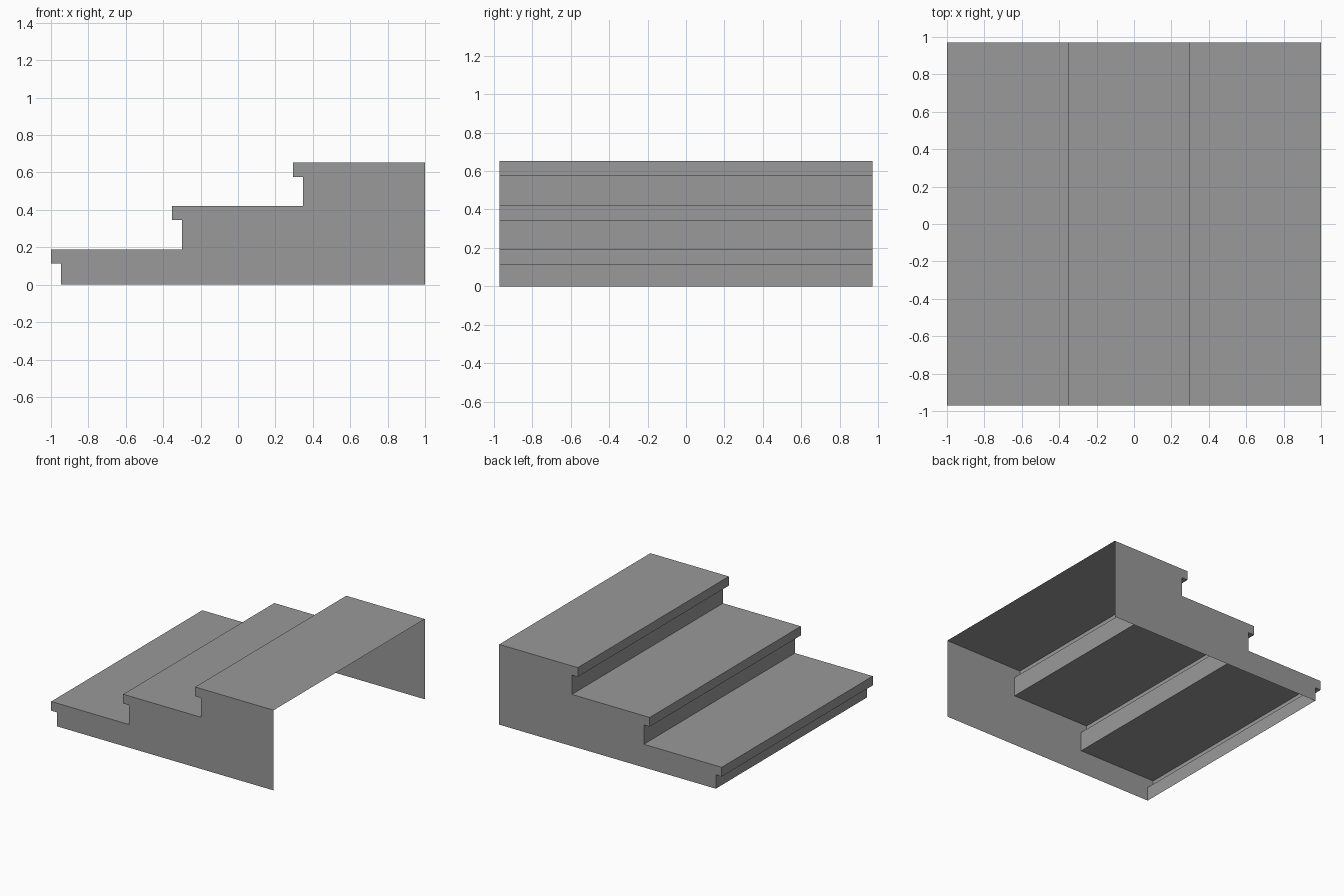
import bpy
import bmesh

cube = bpy.data.objects.get("Cube")
if cube:
    bpy.data.objects.remove(cube, do_unlink=True)

HALF_WIDTH = 0.97
BACK = 1.0
STEPS = 3
RUN, RISE = 0.647, 0.232      # spacing from one step to the next
NOSE, LIP = 0.053, 0.075      # overhang and thickness of each nosing
FIRST_TOP = 0.188

# Plain grey material
grey = bpy.data.materials.new("grey")
grey.use_nodes = True
colour = (0.32, 0.32, 0.32, 1)
grey.diffuse_color = colour
grey.node_tree.nodes["Principled BSDF"].inputs["Base Color"].default_value = colour

# Stepped profile: riser, nosing underside, nosing front, tread
profile = []
floor = 0.0
for i in range(STEPS):
    front = -1 + i * RUN
    top = FIRST_TOP + i * RISE
    riser = front + NOSE
    profile += [(riser, floor), (riser, top - LIP), (front, top - LIP), (front, top)]
    floor = top
profile.append((BACK, floor))

# Open shell: treads and risers between two side walls, no back or bottom
bm = bmesh.new()
right = [bm.verts.new((x, -HALF_WIDTH, z)) for x, z in profile + [(BACK, 0)]]
left = [bm.verts.new((x, HALF_WIDTH, z)) for x, z in profile + [(BACK, 0)]]
for i in range(len(profile) - 1):
    bm.faces.new((right[i], right[i + 1], left[i + 1], left[i]))
bm.faces.new(right[::-1])
bm.faces.new(left)
bmesh.ops.recalc_face_normals(bm, faces=bm.faces)
if max(bm.faces, key=lambda f: f.calc_center_median().z).normal.z < 0:
    bmesh.ops.reverse_faces(bm, faces=bm.faces)

mesh = bpy.data.meshes.new("stair_shell")
bm.to_mesh(mesh)
bm.free()
mesh.materials.append(grey)
stairs = bpy.data.objects.new("stair_shell", mesh)
bpy.context.collection.objects.link(stairs)
